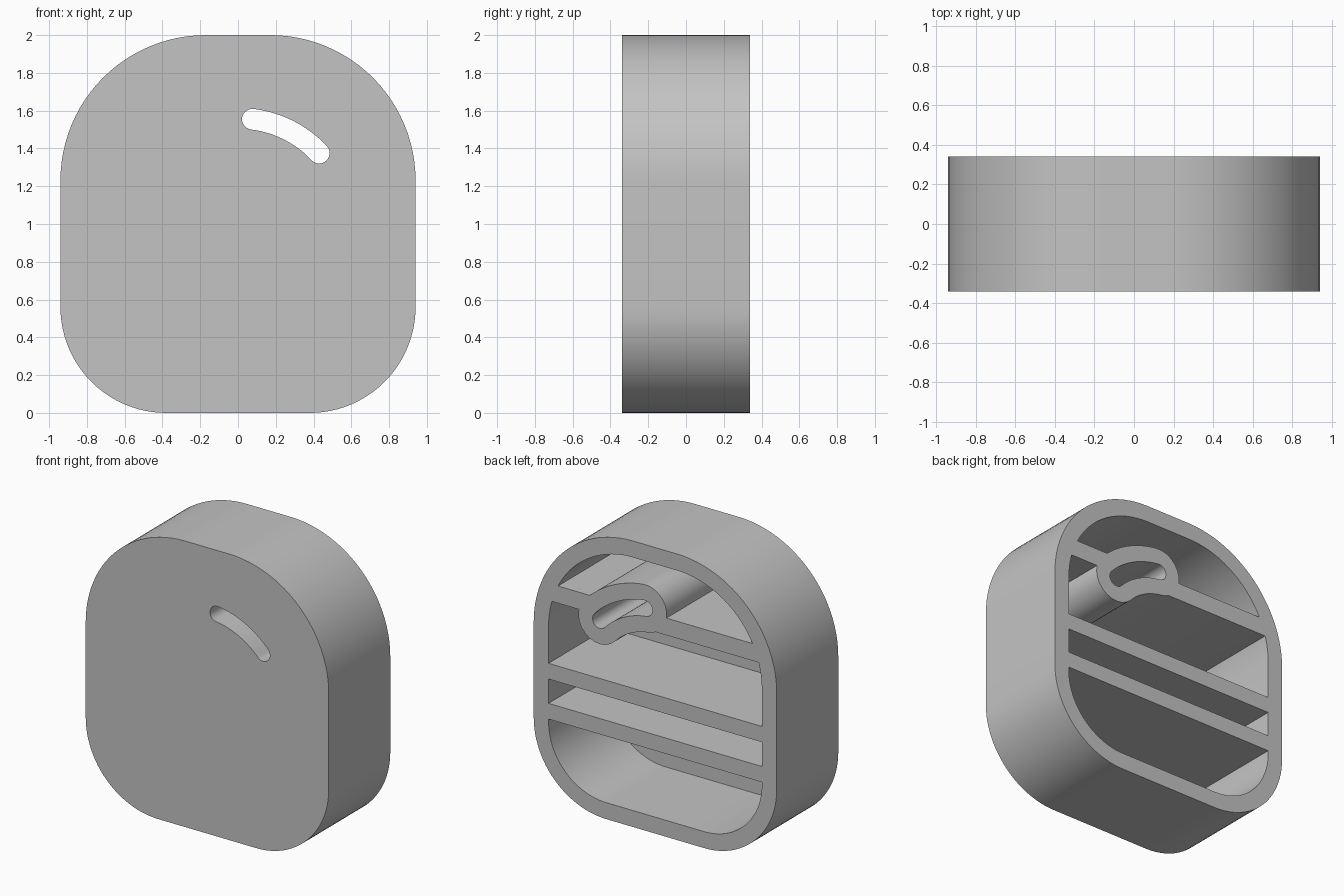
import bpy, bmesh
from math import cos, sin, pi, radians

cube = bpy.data.objects.get("Cube")
if cube:
    bpy.data.objects.remove(cube, do_unlink=True)

HALF_W, HEIGHT, FRONT, BACK = 0.94, 2.0, -0.34, 0.34
WALL = 0.115
PLATE_BACK = -0.315

grey = bpy.data.materials.new("light grey")
grey.use_nodes = True
grey.diffuse_color = (0.55, 0.55, 0.55, 1)
grey.node_tree.nodes["Principled BSDF"].inputs["Base Color"].default_value = (0.55, 0.55, 0.55, 1)


def arc(cx, cz, r, a0, a1, steps=24):
    angles = [a0 + (a1 - a0) * i / steps for i in range(steps + 1)]
    return [(cx + r * cos(a), cz + r * sin(a)) for a in angles]


def body_outline(inset):
    """Rounded outline: wide corners on top, tighter ones below."""
    top, low = 0.77, 0.56
    pts = []
    for i, (sx, r, cz) in enumerate([(1, top, HEIGHT - top), (-1, top, HEIGHT - top),
                                     (-1, low, low), (1, low, low)]):
        pts += arc(sx * (HALF_W - r), cz, r - inset, i * pi / 2, (i + 1) * pi / 2)
    return pts


def slot_outline(half):
    """Curved capsule that follows a circular arc."""
    cx, cz, r = 0.005, 0.976, 0.583
    a0, a1 = radians(43.2), radians(83)
    pts = arc(cx, cz, r + half, a0, a1)
    pts += arc(cx + r * cos(a1), cz + r * sin(a1), half, a1, a1 + pi, 12)[1:-1]
    pts += arc(cx, cz, r - half, a1, a0)
    pts += arc(cx + r * cos(a0), cz + r * sin(a0), half, a0 + pi, a0 + 2 * pi, 12)[1:-1]
    return pts


def prism(name, outline, y0, y1):
    """Extrude an x-z outline along y."""
    bm = bmesh.new()
    face = bm.faces.new([bm.verts.new((x, y0, z)) for x, z in outline])
    ext = bmesh.ops.extrude_face_region(bm, geom=[face])
    moved = [v for v in ext["geom"] if isinstance(v, bmesh.types.BMVert)]
    bmesh.ops.translate(bm, verts=moved, vec=(0, y1 - y0, 0))
    bmesh.ops.recalc_face_normals(bm, faces=bm.faces)
    mesh = bpy.data.meshes.new(name)
    bm.to_mesh(mesh)
    bm.free()
    mesh.materials.append(grey)
    obj = bpy.data.objects.new(name, mesh)
    bpy.context.collection.objects.link(obj)
    return obj


def cut(target, cutter):
    """Subtract the cutter and remove it."""
    cutter.hide_render = True
    mod = target.modifiers.new("cut", 'BOOLEAN')
    mod.operation, mod.solver, mod.object = 'DIFFERENCE', 'EXACT', cutter
    bpy.ops.object.select_all(action='DESELECT')
    bpy.context.view_layer.objects.active = target
    target.select_set(True)
    bpy.ops.object.modifier_apply(modifier=mod.name)
    bpy.data.objects.remove(cutter, do_unlink=True)


# Hollow of the back, leaving room for the cross ribs and the slot sleeve
cavity = prism("cavity", body_outline(WALL), PLATE_BACK, BACK + 0.2)
for low, high in [(0.58, 0.69), (0.86, 0.97), (1.41, 1.53)]:
    cut(cavity, prism("rib_space", [(-1, low), (1, low), (1, high), (-1, high)], -0.6, 0.8))
cut(cavity, prism("sleeve_space", slot_outline(0.165), -0.6, 0.8))

# Ribbed shell with the curved slot going right through
shell = prism("ribbed_shell", body_outline(0), FRONT, BACK)
cut(shell, cavity)
cut(shell, prism("slot", slot_outline(0.055), -0.6, 0.8))

bpy.ops.object.select_all(action='DESELECT')
bpy.context.view_layer.objects.active = shell
shell.select_set(True)
bpy.ops.object.shade_smooth_by_angle(angle=radians(30))
